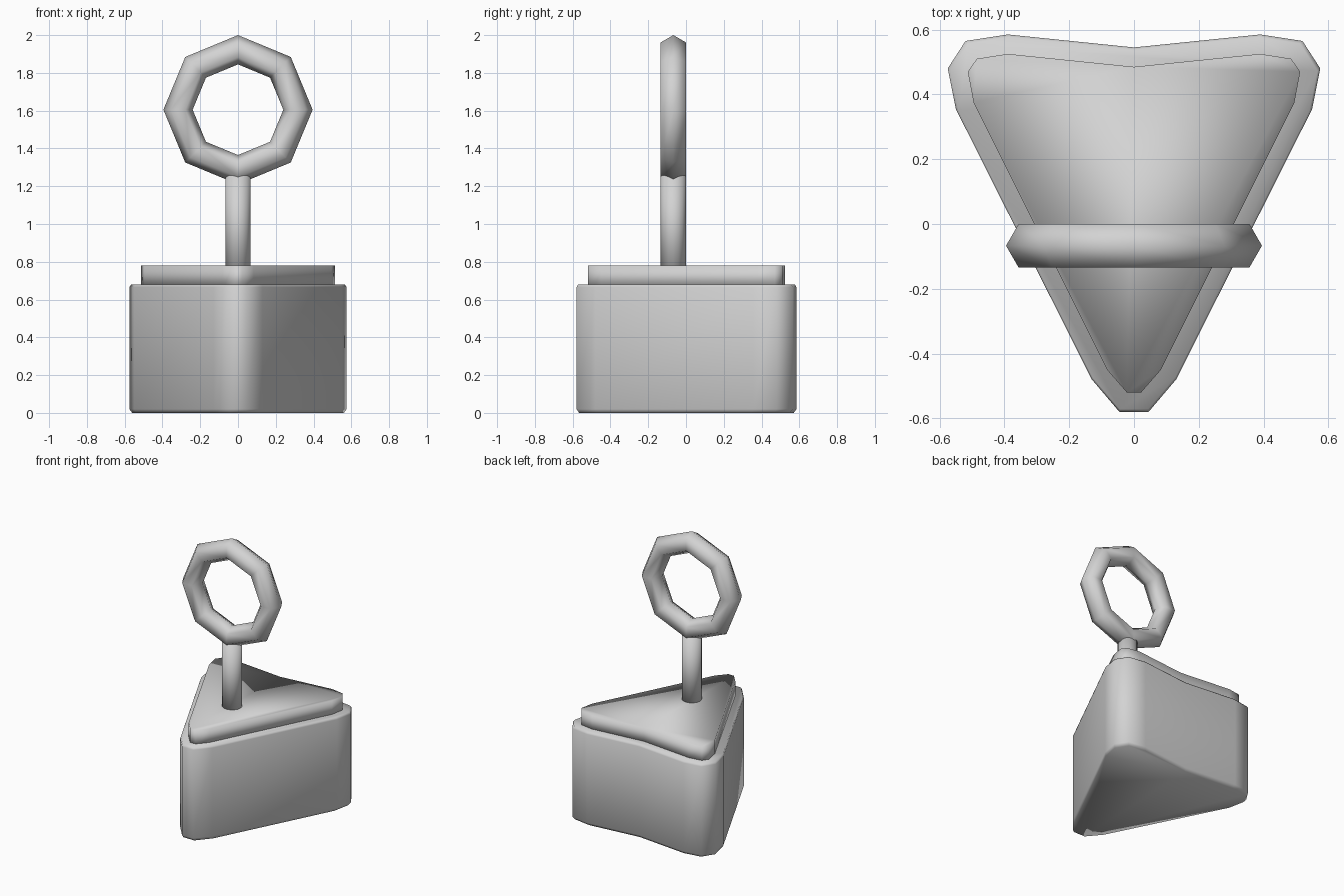
import bpy, bmesh, math
from mathutils import Vector

cube = bpy.data.objects.get("Cube")
if cube:
    bpy.data.objects.remove(cube, do_unlink=True)

grey = bpy.data.materials.new("light_grey")
grey.use_nodes = True
colour = (0.65, 0.65, 0.65, 1)
grey.diffuse_color = colour
grey.node_tree.nodes["Principled BSDF"].inputs["Base Color"].default_value = colour


def make_object(name, bm):
    """Turn a bmesh into a smooth grey object."""
    bmesh.ops.recalc_face_normals(bm, faces=bm.faces[:])
    for face in bm.faces:
        face.smooth = True
    mesh = bpy.data.meshes.new(name)
    bm.to_mesh(mesh)
    bm.free()
    mesh.materials.append(grey)
    obj = bpy.data.objects.new(name, mesh)
    bpy.context.collection.objects.link(obj)
    return obj


def bridge(bm, a, b):
    """Join two closed rings of vertices with quads."""
    n = len(a)
    for i in range(n):
        j = (i + 1) % n
        bm.faces.new((a[i], a[j], b[j], b[i]))


def loft(name, half, levels):
    """Mirror a half outline in x and stack it at (scale, height) levels."""
    outline = half + [(-x, y) for x, y in reversed(half) if x > 0]
    bm = bmesh.new()
    rings = [[bm.verts.new((x * s, y * s, z)) for x, y in outline]
             for s, z in levels]
    for lower, upper in zip(rings, rings[1:]):
        bridge(bm, lower, upper)
    bm.faces.new(rings[0])
    bm.faces.new(rings[-1])
    return make_object(name, bm)


# Three-cornered block with softened upper and lower edges
loft("body",
     [(0.045, -0.58), (0.13, -0.48), (0.55, 0.355), (0.575, 0.48),
      (0.52, 0.565), (0.39, 0.585), (0, 0.545)],
     [(0.975, 0), (1, 0.02), (1, 0.665), (0.985, 0.68)])

# Smaller raised plate on top
loft("top_plate",
     [(0.022, -0.52), (0.083, -0.45), (0.495, 0.375), (0.513, 0.47),
      (0.485, 0.51), (0.39, 0.525), (0, 0.485)],
     [(1, 0.66), (1, 0.78)])

# Upright rod
HANDLE_Y = -0.067
ROD_SIDES = 16
rod_half = [(0.067 * math.sin(math.pi * i / 8), -0.067 * math.cos(math.pi * i / 8))
            for i in range(9)]
rod_half = [(x if x > 0.001 else 0, y) for x, y in rod_half]
rod = loft("rod", rod_half, [(1, 0.7), (1, 1.27)])
rod.location.y = HANDLE_Y

# Eight-sided ring with a six-sided section
bm = bmesh.new()
MAJOR, MINOR, CENTRE_Z = 0.3175, 0.0775, 1.605
sections = []
for i in range(8):
    a = math.tau * i / 8
    section = []
    for k in range(6):
        t = math.tau * k / 6
        r = MAJOR + MINOR * math.cos(t)
        section.append(bm.verts.new(Vector((r * math.cos(a),
                                            HANDLE_Y + MINOR * math.sin(t),
                                            CENTRE_Z + r * math.sin(a)))))
    sections.append(section)
for i, section in enumerate(sections):
    bridge(bm, section, sections[(i + 1) % 8])
make_object("ring_handle", bm)
